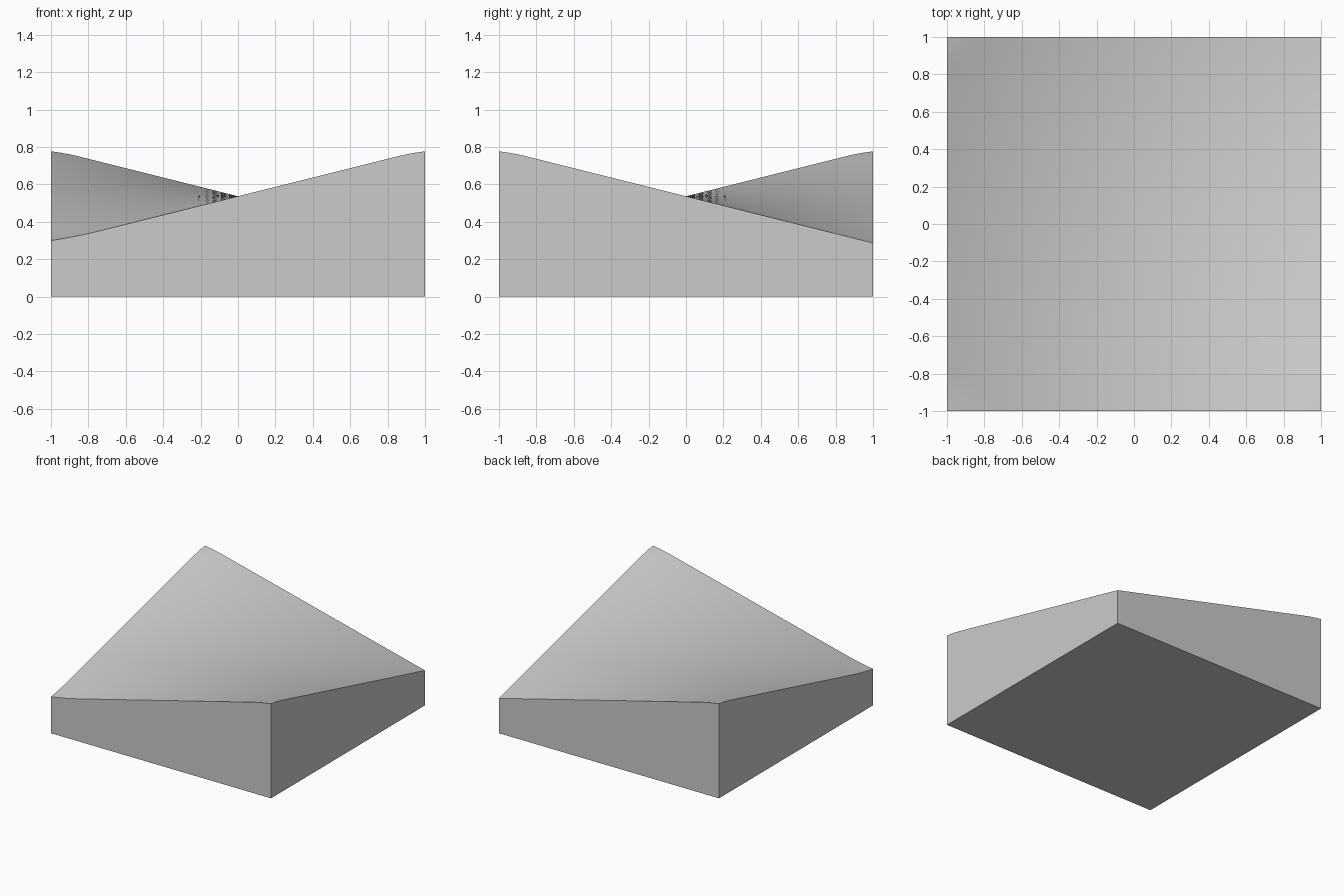
import bpy
import bmesh

if "Cube" in bpy.data.objects:
    bpy.data.objects.remove(bpy.data.objects["Cube"])

N = 40  # grid divisions per side


def height(x, y):
    """Saddle surface, eased slightly near three of its corners."""
    u = x * y
    if u < -0.85:                      # two raised corners
        u += 1.8 * (-u - 0.85) ** 2
    elif u > 0.75 and x < 0:           # one lowered corner
        u -= 0.85 * (u - 0.75) ** 2
    return 0.537 - 0.25 * u


bm = bmesh.new()

# Curved top
bmesh.ops.create_grid(bm, x_segments=N, y_segments=N, size=1)
for v in bm.verts:
    v.co.z = height(v.co.x, v.co.y)
for f in bm.faces:
    f.smooth = True

# Straight walls down to the ground
rim = [e for e in bm.edges if e.is_boundary]
walls = bmesh.ops.extrude_edge_only(bm, edges=rim)["geom"]
for g in walls:
    if isinstance(g, bmesh.types.BMVert):
        g.co.z = 0
    elif isinstance(g, bmesh.types.BMFace):
        g.smooth = False

# Flat base
base_edges = [e for e in bm.edges if e.is_boundary]
bmesh.ops.holes_fill(bm, edges=base_edges, sides=0)
bmesh.ops.recalc_face_normals(bm, faces=bm.faces)

mesh = bpy.data.meshes.new("saddle_block")
bm.to_mesh(mesh)
bm.free()
block = bpy.data.objects.new("saddle_block", mesh)
bpy.context.collection.objects.link(block)

grey = bpy.data.materials.new("light_grey")
grey.diffuse_color = (0.6, 0.6, 0.6, 1)
grey.use_nodes = True
grey.node_tree.nodes["Principled BSDF"].inputs["Base Color"].default_value = grey.diffuse_color
mesh.materials.append(grey)

# Keep the rim and wall corners crisp
bpy.context.view_layer.objects.active = block
block.select_set(True)
bpy.ops.object.shade_smooth_by_angle(angle=0.6)
